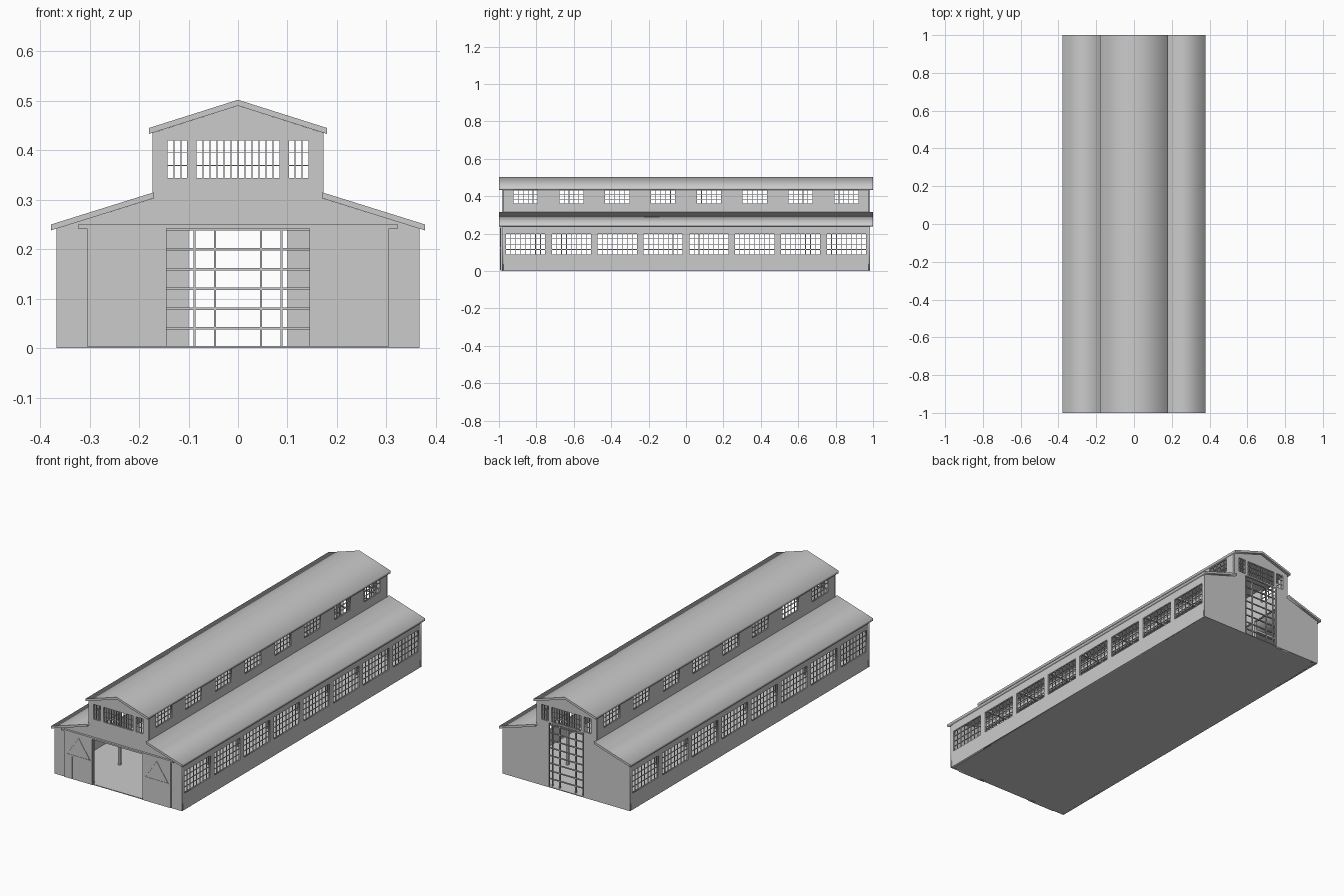
import bpy, bmesh
from math import radians
from mathutils import Vector, Matrix

if "Cube" in bpy.data.objects:
    bpy.data.objects.remove(bpy.data.objects["Cube"])


def rect(u0, u1, v0, v1):
    return [(u0, v0), (u1, v0), (u1, v1), (u0, v1)]


def plate(name, loops, axis, pos, thick):
    """Flat outline with holes, extruded along x or y."""
    cu = bpy.data.curves.new(name, 'CURVE')
    cu.dimensions = '2D'
    cu.fill_mode = 'BOTH'
    cu.extrude = thick / 2
    for pts in loops:
        s = cu.splines.new('POLY')
        s.points.add(len(pts) - 1)
        for p, (u, v) in zip(s.points, pts):
            p.co = (u, v, 0, 1)
        s.use_cyclic_u = True
    ob = bpy.data.objects.new(name, cu)
    bpy.context.collection.objects.link(ob)
    if axis == 'y':
        ob.location = (0, pos, 0)
        ob.rotation_euler = (radians(90), 0, 0)
    else:
        ob.location = (pos, 0, 0)
        ob.rotation_euler = (radians(90), 0, radians(90))
    bpy.ops.object.select_all(action='DESELECT')
    ob.select_set(True)
    bpy.context.view_layer.objects.active = ob
    bpy.ops.object.convert(target='MESH')


def boxes(name, items):
    """One object from many (x0, x1, y0, y1, z0, z1) boxes."""
    bm = bmesh.new()
    for x0, x1, y0, y1, z0, z1 in items:
        m = Matrix.Translation(((x0 + x1) / 2, (y0 + y1) / 2, (z0 + z1) / 2))
        m = m @ Matrix.Diagonal((x1 - x0, y1 - y0, z1 - z0, 1))
        bmesh.ops.create_cube(bm, size=1, matrix=m)
    me = bpy.data.meshes.new(name)
    bm.to_mesh(me)
    bm.free()
    ob = bpy.data.objects.new(name, me)
    bpy.context.collection.objects.link(ob)
    return ob


def muntins(win, cols, rows, axis, pos, t=0.003):
    """Grid of glazing bars filling a rectangular window."""
    u0, u1, v0, v1 = win
    bars = []
    for i in range(cols + 1):
        u = u0 + (u1 - u0) * i / cols
        bars.append((u - t / 2, u + t / 2, v0, v1))
    for j in range(rows + 1):
        v = v0 + (v1 - v0) * j / rows
        bars.append((u0, u1, v - t / 2, v + t / 2))
    d = 0.002
    if axis == 'y':
        return [(a, b, pos - d, pos + d, c, e) for a, b, c, e in bars]
    return [(pos - d, pos + d, a, b, c, e) for a, b, c, e in bars]


# floor
boxes("floor", [(-0.367, 0.367, -0.985, 0.985, 0, 0.004)])

# gable walls, each a stepped outline with a door notch and three windows
gable_wins = [(-0.143, -0.102, 0.343, 0.421), (-0.085, 0.085, 0.343, 0.421),
              (0.102, 0.143, 0.343, 0.421)]
half = [(0.367, 0), (0.367, 0.2415), (0.173, 0.302), (0.173, 0.435)]
for name, y, dw, dh in (("front_wall", -0.98, 0.145, 0.242), ("back_wall", 0.98, 0.1, 0.335)):
    outline = [(dw, dh), (dw, 0)] + half + [(0, 0.49)]
    outline += [(-u, v) for u, v in reversed(half)] + [(-dw, 0), (-dw, dh)]
    plate(name, [outline] + [rect(*w) for w in gable_wins], 'y', y, 0.01)
    bars = []
    for w, n in zip(gable_wins, (3, 12, 3)):
        bars += muntins(w, n, 3, 'y', y, 0.002)
    boxes(name + "_window_bars", bars)

# side walls: eight windows per tier
centres = [-0.8575 + 0.245 * i for i in range(8)]
tiers = (("lower", 0.362, 0, 0.242, 0.106, 0.086, 0.2, 8, 4),
         ("upper", 0.168, 0.285, 0.436, 0.066, 0.36, 0.435 - 0.003, 5, 3))
for tier, x, z0, z1, hw, w0, w1, cols, rows in tiers:
    wins = [(c - hw, c + hw, w0, w1) for c in centres]
    for side, s in (("left", -1), ("right", 1)):
        name = f"{tier}_{side}_wall"
        plate(name, [rect(-0.976, 0.976, z0, z1)] + [rect(*w) for w in wins], 'x', s * x, 0.01)
        bars = []
        for w in wins:
            bars += muntins(w, cols, rows, 'x', s * x)
        boxes(name + "_window_bars", bars)

# roofs
plate("upper_roof", [[(-0.18, 0.433), (0, 0.49), (0.18, 0.433), (0.18, 0.445),
                      (0, 0.502), (-0.18, 0.445)]], 'y', 0, 2)
for side, s in (("left", -1), ("right", 1)):
    plate(f"lower_roof_{side}", [[(s * 0.17, 0.303), (s * 0.378, 0.238),
                                  (s * 0.378, 0.25), (s * 0.17, 0.315)]], 'y', 0, 2)

# sliding front doors with raised braces, hung from a rail
boxes("door_rail", [(-0.323, 0.323, -0.996, -0.985, 0.242, 0.25)])
for side, s in (("left", -1), ("right", 1)):
    a, b = sorted((s * 0.145, s * 0.305))
    boxes(f"sliding_door_{side}", [(a, b, -0.993, -0.985, 0.003, 0.243)])
    m, t = s * 0.225, 0.004
    plate(f"door_brace_{side}", [[(m - 0.07, 0.125), (m + 0.07, 0.125), (m, 0.23)],
                                 [(m - 0.07 + 2 * t, 0.125 + t), (m + 0.07 - 2 * t, 0.125 + t),
                                  (m, 0.23 - 2 * t)]], 'y', -0.9935, 0.002)
boxes("small_door_edges", [(x - 0.001, x + 0.001, -0.995, -0.992, 0.005, 0.12)
                           for x in (-0.3, -0.26)])

# rear gate of rails and uprights
gate = [(-0.145, 0.145, 0.968, 0.974, 0.04 * k - 0.0025, 0.04 * k + 0.0025) for k in range(1, 9)]
gate += [(x - 0.002, x + 0.002, 0.966, 0.976, 0, 0.335) for x in (-0.088, -0.046, 0.046, 0.088)]
boxes("rear_gate", gate)

# inner frame: columns between the windows, aisle ties and long beams
frame = []
for s in (-1, 1):
    x = s * 0.168
    frame.append((x - 0.006, x + 0.006, -0.975, 0.975, 0.275, 0.288))
    for i in range(7):
        y = -0.735 + 0.245 * i
        frame.append((x - 0.006, x + 0.006, y - 0.006, y + 0.006, 0, 0.28))
        a, b = sorted((x, s * 0.36))
        frame.append((a, b, y - 0.005, y + 0.005, 0.222, 0.234))
boxes("inner_frame", frame)
